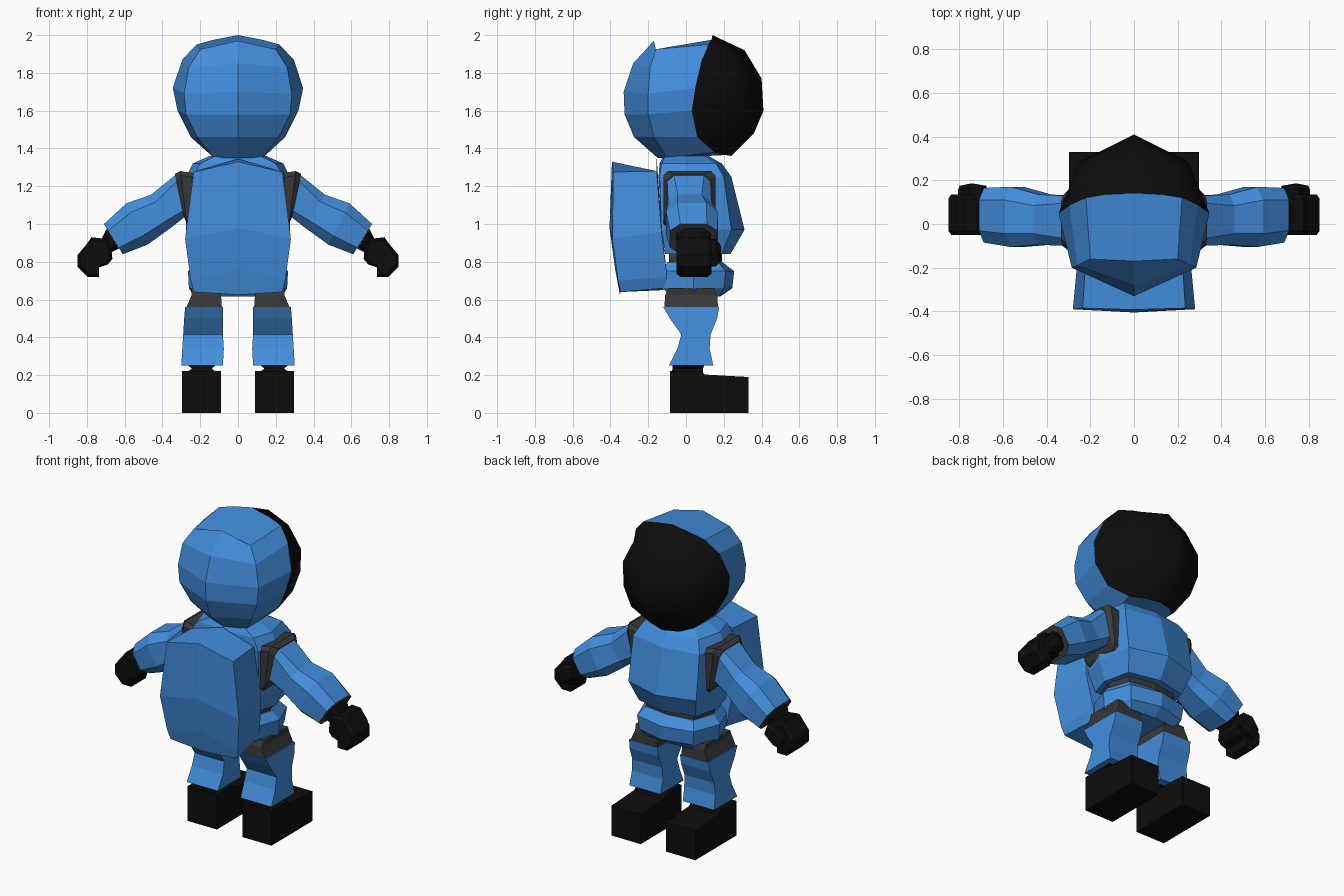
import bpy, bmesh

cube = bpy.data.objects.get("Cube")
if cube:
    bpy.data.objects.remove(cube, do_unlink=True)


def material(name, rgb):
    m = bpy.data.materials.new(name)
    m.use_nodes = True
    m.diffuse_color = (*rgb, 1)
    bsdf = next(n for n in m.node_tree.nodes if n.type == 'BSDF_PRINCIPLED')
    bsdf.inputs["Base Color"].default_value = (*rgb, 1)
    bsdf.inputs["Roughness"].default_value = 0.8
    return m


BLUE = material("suit blue", (0.055, 0.27, 0.72))
GREY = material("joint grey", (0.04, 0.04, 0.04))
BLACK = material("black", (0.004, 0.004, 0.004))


def loft(name, rings, mats, glass=(), end_mat=0):
    """Skin closed rings of points; columns listed in glass get slot 1 and smooth shading."""
    bm = bmesh.new()
    vr = [[bm.verts.new(p) for p in r] for r in rings]
    n = len(rings[0])
    for a, b in zip(vr, vr[1:]):
        for j in range(n):
            k = (j + 1) % n
            f = bm.faces.new((a[j], a[k], b[k], b[j]))
            if j in glass:
                f.material_index = 1
                f.smooth = True
    bm.faces.new(vr[0])
    bm.faces.new(vr[-1]).material_index = end_mat
    bmesh.ops.recalc_face_normals(bm, faces=bm.faces)
    me = bpy.data.meshes.new(name)
    bm.to_mesh(me)
    bm.free()
    for m in mats:
        me.materials.append(m)
    ob = bpy.data.objects.new(name, me)
    bpy.context.collection.objects.link(ob)
    return ob


def full(half):
    """Mirror a half ring whose first and last points lie on x = 0."""
    return half + [(-x, y, z) for x, y, z in half[-2:0:-1]]


def level(z, *pts):
    return full([(x, y, z) for x, y in pts])


# Helmet: eight-sided rings, visor on the four columns towards +y
helmet = [
    [(0, .14, 2.0), (.13, .135, 1.975), (.22, .12, 1.95), (.20, -.16, 1.925), (0, -.17, 1.97)],
    [(0, .31, 1.92), (.19, .24, 1.90), (.295, .085, 1.87), (.26, -.19, 1.83), (0, -.28, 1.85)],
    [(0, .40, 1.77), (.25, .28, 1.75), (.345, .05, 1.72), (.285, -.2, 1.69), (0, -.33, 1.70)],
    [(0, .41, 1.60), (.24, .29, 1.60), (.32, .03, 1.60), (.275, -.2, 1.58), (0, -.325, 1.58)],
    [(0, .36, 1.48), (.2, .27, 1.47), (.25, .06, 1.46), (.215, -.17, 1.46), (0, -.275, 1.46)],
    [(0, .24, 1.36), (.1, .21, 1.365), (.16, .15, 1.38), (.13, -.1, 1.35), (0, -.15, 1.35)],
]
loft("helmet", [full(r) for r in helmet], [BLUE, BLACK], glass=(0, 1, 6, 7))

# Torso
loft("chest", [
    level(1.36, (0, .12), (.12, .10), (.15, 0), (.12, -.11), (0, -.12)),
    level(1.32, (0, .19), (.20, .16), (.24, 0), (.20, -.13), (0, -.14)),
    level(1.25, (0, .24), (.235, .20), (.275, 0), (.24, -.14), (0, -.145)),
    level(.97, (0, .31), (.24, .24), (.275, .02), (.24, -.13), (0, -.13)),
    level(.84, (0, .235), (.20, .19), (.24, .02), (.20, -.11), (0, -.11)),
], [BLUE])
loft("waist", [level(z, (0, .19), (.17, .16), (.21, .02), (.17, -.09), (0, -.09))
               for z in (.86, .76)], [GREY])
loft("pelvis", [
    level(.80, (0, .19), (.17, .17), (.22, .03), (.18, -.10), (0, -.10)),
    level(.75, (0, .255), (.20, .21), (.265, .04), (.21, -.12), (0, -.12)),
    level(.66, (0, .245), (.19, .20), (.26, .04), (.20, -.12), (0, -.12)),
    level(.615, (0, .18), (.16, .17), (.23, .04), (.17, -.08), (0, -.08)),
], [BLUE])

# Backpack with a slightly ridged rear panel
loft("backpack", [
    full([(0, -.155, 1.345), (.22, -.155, 1.28), (.235, -.385, 1.275), (0, -.392, 1.33)]),
    full([(0, -.13, 1.0), (.255, -.13, .96), (.28, -.39, .92), (0, -.405, .98)]),
    full([(0, -.10, .72), (.225, -.10, .72), (.25, -.36, .70), (0, -.375, .76)]),
    full([(0, -.12, .65), (.20, -.12, .66), (.235, -.345, .64), (0, -.35, .625)]),
], [BLUE])


def section(s, top, bottom, y0, y1, c=.22):
    """Chamfered rectangle spanning top to bottom in x,z and y0 to y1 in depth."""
    uv = [(c, 0), (1 - c, 0), (1, c), (1, 1 - c), (1 - c, 1), (c, 1), (0, 1 - c), (0, c)]
    return [(s * (top[0] + (bottom[0] - top[0]) * v), y0 + (y1 - y0) * u,
             top[1] + (bottom[1] - top[1]) * v) for u, v in uv]


def block(s, x0, x1, y0, y1, z, tilt=0):
    """Rectangle ring at height z, raised by tilt towards +y."""
    return [(s * x0, y0, z), (s * x1, y0, z), (s * x1, y1, z + tilt), (s * x0, y1, z + tilt)]


for side, s in (("left", 1), ("right", -1)):
    # Arm: shoulder joint, sleeve, wrist
    loft(side + "_shoulder_joint", [
        section(s, (.24, 1.27), (.23, .97), -.12, .155, .08),
        section(s, (.305, 1.28), (.27, 1.0), -.12, .155, .08),
        section(s, (.335, 1.265), (.285, 1.035), -.10, .13, .15),
    ], [GREY])
    loft(side + "_sleeve", [
        section(s, (.325, 1.265), (.285, 1.035), -.10, .13, .15),
        section(s, (.46, 1.155), (.355, .98), -.095, .135),
        section(s, (.59, 1.11), (.48, .89), -.105, .17),
        section(s, (.71, 1.0), (.61, .84), -.085, .165),
    ], [BLUE, GREY], end_mat=1)
    loft(side + "_wrist", [
        section(s, (.695, .975), (.63, .87), -.05, .13),
        section(s, (.72, .925), (.67, .85), -.03, .11),
    ], [BLACK])
    # Gloved hand: curled fingers plus thumb
    hand = [(.69, .92), (.775, .93), (.80, .895), (.85, .835), (.85, .775),
            (.795, .72), (.735, .72), (.735, .77), (.69, .785), (.665, .815), (.67, .865)]
    cx, cz = .76, .83
    loft(side + "_hand", [
        [(s * (cx + (x - cx) * k), y, cz + (z - cz) * k) for x, z in hand]
        for y, k in ((-.05, .85), (-.03, 1), (.115, 1), (.135, .85))
    ], [BLACK])
    loft(side + "_thumb", [
        section(s, (.70, .92), (.67, .83), .08, .175),
        section(s, (.755, .91), (.73, .79), .09, .185),
        section(s, (.805, .85), (.775, .775), .09, .175),
    ], [BLACK])

    # Leg: hip joint, trouser leg, ankle, boot
    loft(side + "_hip_joint", [
        block(s, .09, .25, -.09, .15, .66),
        block(s, .09, .245, -.11, .165, .625),
        block(s, .085, .275, -.115, .17, .555),
    ], [GREY])
    loft(side + "_trouser_leg", [
        block(s, .08, .28, -.12, .175, .56),
        block(s, .08, .285, -.085, .165, .50),
        block(s, .08, .29, -.025, .13, .415),
        block(s, .075, .295, -.045, .125, .34),
        block(s, .08, .30, -.09, .145, .25),
    ], [BLUE])
    loft(side + "_ankle", [
        block(s, .10, .28, -.075, .10, .265),
        block(s, .14, .245, -.07, .09, .235),
        block(s, .10, .28, -.08, .09, .205),
    ], [BLACK])
    boot = [(-.085, 0), (.33, 0), (.33, .19), (.10, .203), (.08, .222), (-.085, .222)]
    loft(side + "_boot", [[(s * x, y, min(z, .225)) for y, z in boot]
                          for x in (.09, .297)], [BLACK])
